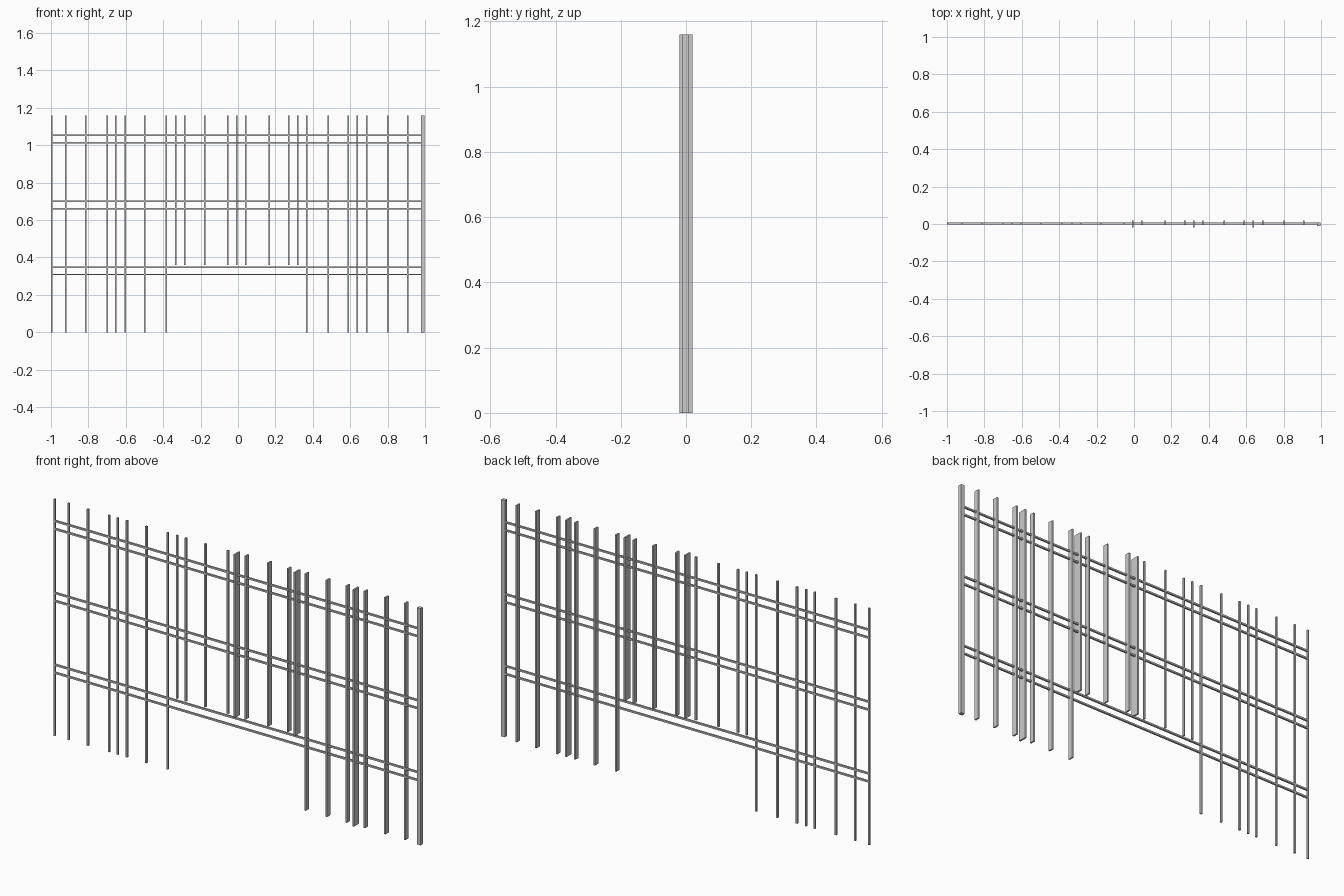
import bpy

TOP = 1.16


def box(name, x0, x1, y0, y1, z0, z1):
    bpy.ops.mesh.primitive_cube_add(
        size=1, location=((x0 + x1) / 2, (y0 + y1) / 2, (z0 + z1) / 2))
    ob = bpy.context.object
    ob.name = name
    ob.scale = (x1 - x0, y1 - y0, z1 - z0)
    return ob


def upright(name, x, y0, y1, w=0.008):
    # bars in the middle stop above the lowest pair of rails
    foot = 0.36 if abs(x) < 0.35 else 0.0
    box(name, x - w / 2, x + w / 2, y0, y1, foot, TOP)


# slim bars on the left half
for x in (-0.996, -0.92, -0.815, -0.70, -0.653, -0.604, -0.498, -0.383,
          -0.332, -0.284, -0.178, -0.056):
    upright("slim_bar", x, -0.002, 0.007)

# deeper flat bars on the right half
for x in (0.042, 0.166, 0.272, 0.368, 0.483, 0.59, 0.688, 0.80, 0.907):
    upright("flat_bar", x, -0.005, 0.02)

# full-depth posts and the end post
for x in (-0.007, 0.32, 0.638):
    upright("post", x, -0.02, 0.02)
upright("end_post", 0.988, -0.011, 0.007, 0.02)

# three pairs of horizontal rails
for z in (0.348, 0.70, 1.053):
    for dz in (0.0, -0.039):
        box("rail", -1.0, 0.98, -0.002, 0.007, z + dz - 0.004, z + dz + 0.004)
